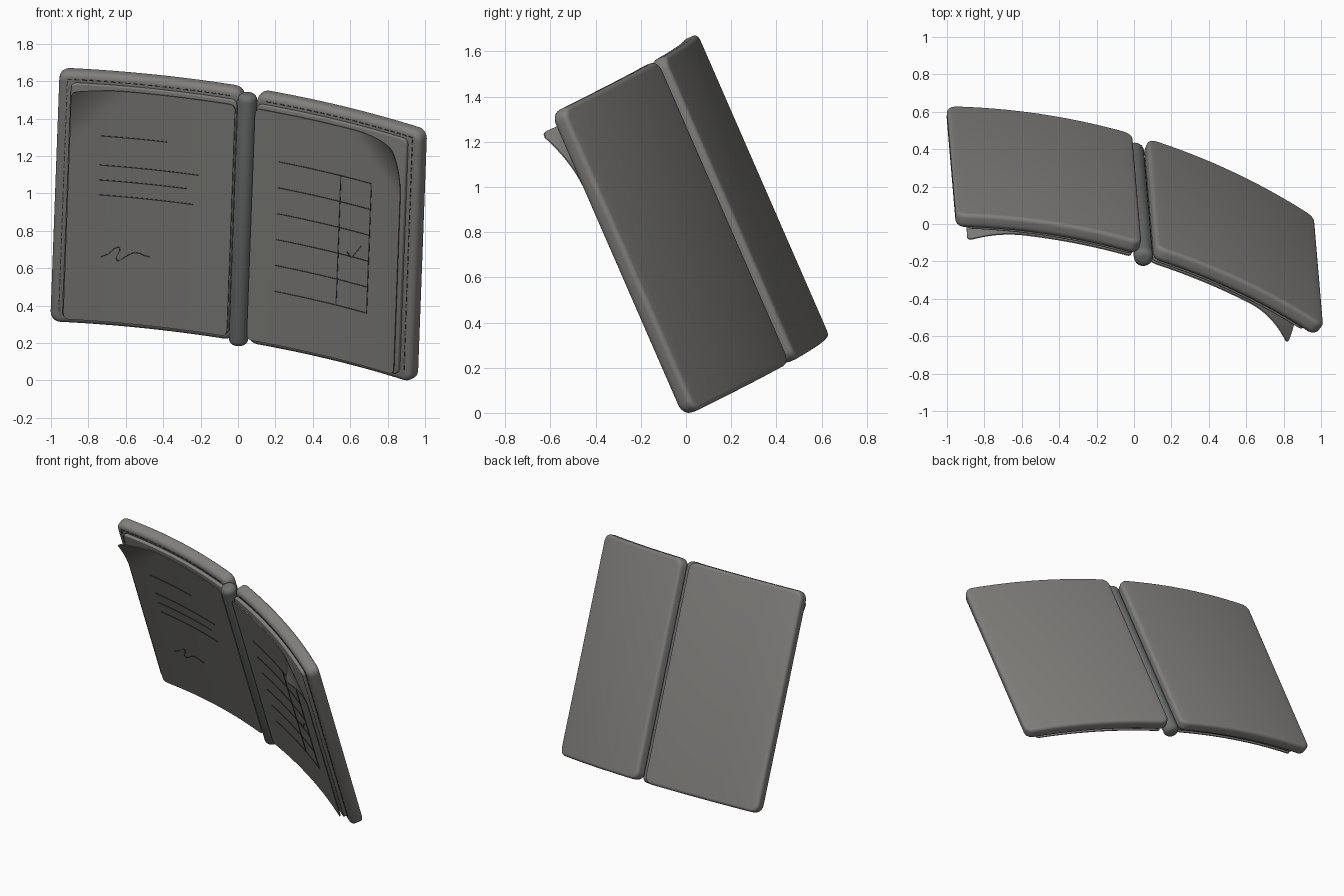
import bpy, bmesh, math
from mathutils import Vector

if "Cube" in bpy.data.objects:
    bpy.data.objects.remove(bpy.data.objects["Cube"])

# Leaning frame: A across, U up the folder, B towards the back
U = Vector((0.034, -0.3995, 0.916)).normalized()
B = Vector((0, 0.9166, 0.3998)).normalized()
A = B.cross(U).normalized()
ORIGIN = Vector((0, 0.45, 0.233))
TH0, K, N0 = math.radians(18.5), math.radians(16.3), 0.021
H0, H1 = -0.012, 1.452   # folder bottom and top
PAGE = 0.114             # front level of the pages
LEFT, RIGHT = (-1.022, -0.008), (0.073, 1.09)


def material(name, rgb):
    m = bpy.data.materials.new(name)
    m.diffuse_color = (*rgb, 1)
    m.use_nodes = True
    m.node_tree.nodes["Principled BSDF"].inputs["Base Color"].default_value = m.diffuse_color
    return m


COVER = material("warm_grey", (0.215, 0.211, 0.2))
ROD = material("dark_grey", (0.15, 0.157, 0.157))
INK = material("ink", (0.05, 0.05, 0.05))


def bend(l, t, d):
    """Flat folder position (along, up, forward) -> curved, leaning position."""
    th = TH0 + K * l
    s = (math.sin(th) - math.sin(TH0)) / K - d * math.sin(th)
    n = N0 + (math.cos(th) - math.cos(TH0)) / K - d * math.cos(th)
    return ORIGIN + s * A + t * U + n * B


def finish(name, bm, mat=COVER, angle=40):
    bmesh.ops.recalc_face_normals(bm, faces=bm.faces)
    me = bpy.data.meshes.new(name)
    bm.to_mesh(me)
    bm.free()
    me.materials.append(mat)
    ob = bpy.data.objects.new(name, me)
    bpy.context.collection.objects.link(ob)
    bpy.ops.object.select_all(action='DESELECT')
    ob.select_set(True)
    bpy.context.view_layer.objects.active = ob
    bpy.ops.object.shade_smooth_by_angle(angle=math.radians(angle))


def slab(name, l0, l1, t0, t1, d0, d1, r, back, front, steps=5):
    """Rounded slab with softened back and front rims, bent along the folder curve."""
    bm = bmesh.new()
    q = [math.pi / 2 * i / steps for i in range(steps + 1)]
    profile = [(back * (1 - math.sin(a)), d0 + back * (1 - math.cos(a))) for a in q]
    profile += [(front * (1 - math.cos(a)), d1 - front * (1 - math.sin(a))) for a in q]
    rings = []
    for inset, d in profile:
        k = r - inset
        cols = [(l0 + r - k * math.cos(a), k * math.sin(a)) for a in q]
        cols += [(l0 + r + (l1 - l0 - 2 * r) * i / 24, k) for i in range(1, 24)]
        cols += [(l1 - r + k * math.cos(a), k * math.sin(a)) for a in reversed(q)]
        low = [bm.verts.new(bend(l, t0 + r - h, d)) for l, h in cols]
        high = [bm.verts.new(bend(l, t1 - r + h, d)) for l, h in cols]
        rings.append((low, high))
    for low, high in (rings[0], rings[-1]):
        for i in range(len(low) - 1):
            bm.faces.new((low[i], low[i + 1], high[i + 1], high[i]))
    loops = [low + high[::-1] for low, high in rings]
    for p, c in zip(loops, loops[1:]):
        for i in range(len(p)):
            j = (i + 1) % len(p)
            bm.faces.new((p[i], p[j], c[j], c[i]))
    finish(name, bm)


def page(name, l0, l1, t0, t1, corner_l, lift, n=60, r=0.03):
    """Thin round-cornered sheet whose outer top corner curls forward."""
    bm = bmesh.new()
    layers = []
    for off in (-0.006, 0):
        g = []
        for i in range(n + 1):
            col = []
            for j in range(n + 1):
                p = Vector((l0 + (l1 - l0) * i / n, t0 + (t1 - t0) * j / n))
                c = Vector((min(max(p.x, l0 + r), l1 - r), min(max(p.y, t0 + r), t1 - r)))
                if (p - c).length > r:
                    p = c + (p - c).normalized() * r
                w = max(0, 1 - (abs(p.x - corner_l) + t1 - p.y) / 0.32)
                col.append(bm.verts.new(bend(p.x, p.y, PAGE + off + lift * w * w)))
            g.append(col)
        for i in range(n):
            for j in range(n):
                bm.faces.new((g[i][j], g[i + 1][j], g[i + 1][j + 1], g[i][j + 1]))
        layers.append(g)
    rims = [[g[i][0] for i in range(n)] + [g[n][j] for j in range(n)] +
            [g[n - i][n] for i in range(n)] + [g[0][n - j] for j in range(n)] for g in layers]
    for i in range(4 * n):
        j = (i + 1) % (4 * n)
        bm.faces.new((rims[0][i], rims[0][j], rims[1][j], rims[1][i]))
    finish(name, bm)


def bar(bm, p, q, d, w=0.005, h=0.003):
    """Small raised box from p to q on the folder surface."""
    e = (q - p).normalized() * w / 2
    side = Vector((-e.y, e.x))
    v = [bm.verts.new(bend(c.x, c.y, z)) for z in (d - h / 2, d + h)
         for c in (p - side, q - side, q + side, p + side)]
    for f in ((0, 1, 2, 3), (4, 5, 6, 7), (0, 1, 5, 4), (1, 2, 6, 5), (2, 3, 7, 6), (3, 0, 4, 7)):
        bm.faces.new([v[i] for i in f])


def strokes(name, lines, d, step=0.02, fill=1.0):
    """Polylines cut into short bars; fill below 1 leaves gaps like stitching."""
    bm = bmesh.new()
    for pts in lines:
        for p, q in zip(pts, pts[1:]):
            p, q = Vector(p), Vector(q)
            n = max(1, round((q - p).length / step))
            for i in range(n):
                bar(bm, p.lerp(q, i / n), p.lerp(q, (i + fill) / n), d)
    finish(name, bm, INK, 30)


# Covers, lining panels, pages and edge stitching for both halves
for side, (l0, l1), outer in (("left", LEFT, -1), ("right", RIGHT, 1)):
    slab(side + "_cover", l0, l1, H0, H1, -0.012, 0.072, 0.055, 0.022, 0.034)
    a, b = (l0 + 0.066, l1 - 0.02) if outer < 0 else (l0 + 0.015, l1 - 0.07)
    slab(side + "_lining", a, b, 0.03, 1.4, 0.07, 0.094, 0.03, 0.006, 0.006, 3)
    pa, pb = (a + 0.005, b) if outer < 0 else (a, b - 0.015)
    page(side + "_page", pa, pb, 0.035, 1.383, pa if outer < 0 else pb,
         0.058 if outer < 0 else 0.1)
    edge = l0 + 0.045 if outer < 0 else l1 - 0.045
    inner = l1 - 0.05 if outer < 0 else l0 + 0.05
    strokes(side + "_stitching", [[(edge, 0.06), (edge, 1.415), (inner, 1.415)]],
            0.072, 0.04, 0.65)

# Spine: rounded rod in front of the gap between the covers
bm = bmesh.new()
R, SL, SD, T0, T1 = 0.053, 0.03, 0.08, -0.016, 1.447
cap = [(0.035 * (1 - math.cos(a)), R - 0.035 + 0.035 * math.sin(a))
       for a in (math.pi / 2 * i / 5 for i in range(6))]
prof = [(T0 + h, r) for h, r in cap] + [(T1 - h, r) for h, r in reversed(cap)]
rings = [[bm.verts.new(bend(SL + r * math.cos(2 * math.pi * i / 24), t,
                            SD + r * math.sin(2 * math.pi * i / 24))) for i in range(24)]
         for t, r in prof]
for p, c in zip(rings, rings[1:]):
    for i in range(24):
        j = (i + 1) % 24
        bm.faces.new((p[i], p[j], c[j], c[i]))
bm.faces.new(rings[0])
bm.faces.new(rings[-1])
finish("spine", bm, ROD)

# Ruled lines and scribble on the left page
strokes("left_page_lines", [[(-0.78, t), (e, t)] for t, e in
                            ((1.115, -0.41), (0.945, -0.225), (0.858, -0.29), (0.771, -0.25))], PAGE)
strokes("left_page_scribble", [[(-0.755, 0.41), (-0.715, 0.43), (-0.68, 0.465), (-0.655, 0.478),
                                (-0.65, 0.46), (-0.67, 0.41), (-0.66, 0.394), (-0.635, 0.41),
                                (-0.60, 0.436), (-0.57, 0.452), (-0.54, 0.451), (-0.51, 0.44),
                                (-0.48, 0.436)]], PAGE)

# Table and tick mark on the right page
rows = [1.1 - 0.151 * i for i in range(6)]
strokes("right_page_table", [[(0.24, t), (0.815, t)] for t in rows] +
        [[(l, rows[-1]), (l, rows[0])] for l in (0.62, 0.815)], PAGE)
strokes("right_page_tick", [[(0.675, 0.67), (0.705, 0.64), (0.765, 0.725)]], PAGE)
